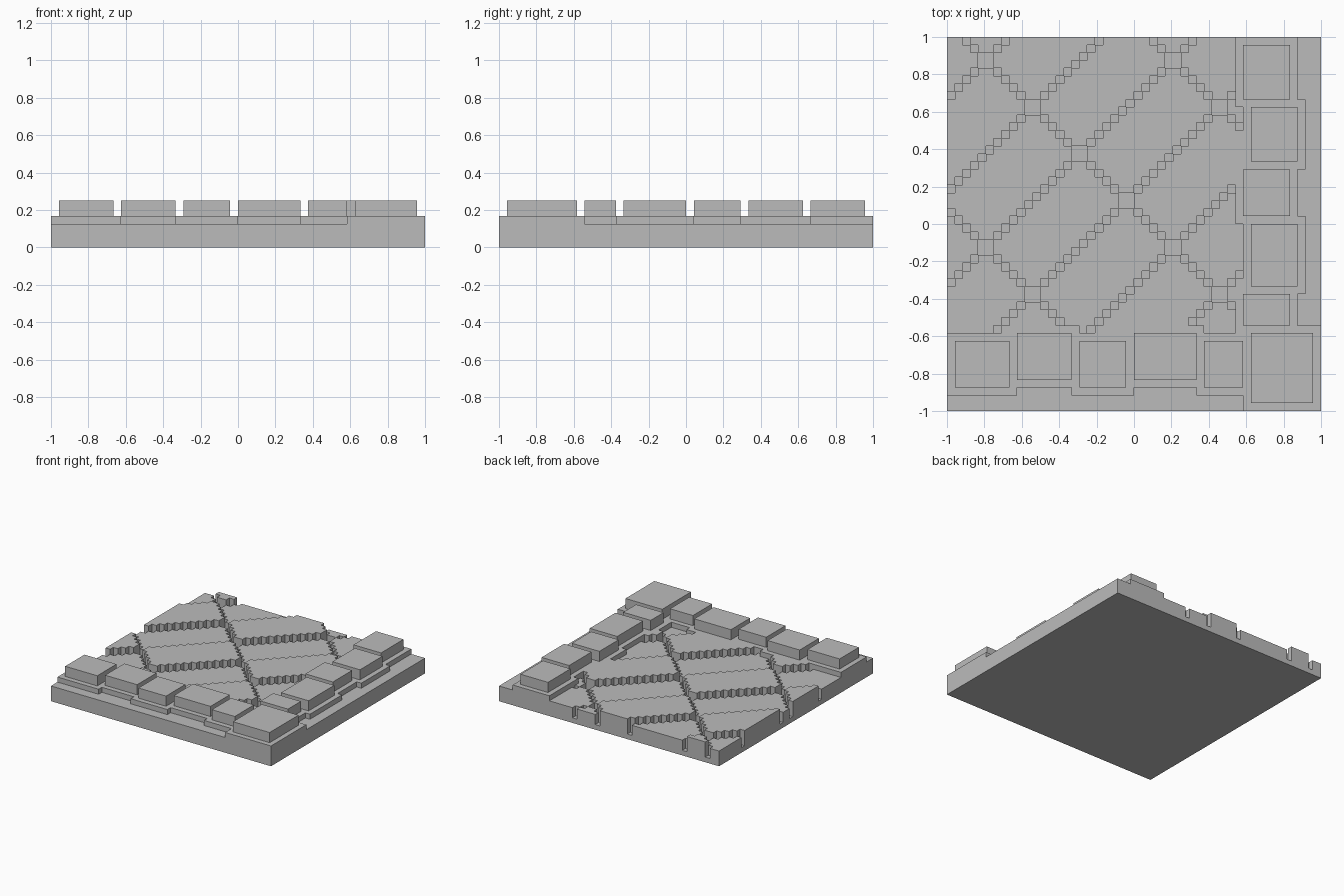
import bpy
import bmesh

cube = bpy.data.objects.get("Cube")
if cube:
    bpy.data.objects.remove(cube, do_unlink=True)

N = 48             # grid cells per side
C = 2 / N          # cell size

stone = bpy.data.materials.new("grey_stone")
stone.use_nodes = True
GREY = (0.5, 0.5, 0.5, 1)
stone.diffuse_color = GREY
stone.node_tree.nodes["Principled BSDF"].inputs["Base Color"].default_value = GREY

# Kerb stones as cell ranges: x0, x1, y0, y1
FRONT = [(1, 8, 3, 9), (9, 16, 4, 10), (17, 23, 3, 9), (24, 32, 4, 10), (33, 38, 3, 9)]
CORNER = [(39, 47, 1, 10)]
SIDE = [(38, 44, 11, 15), (39, 45, 16, 24), (38, 44, 25, 31), (39, 45, 32, 39), (38, 44, 40, 47)]
STONES = FRONT + CORNER + SIDE

LOW, HIGH, GROOVE, TOP = 3, 4, 1, 6


def finish(bm, name):
    bmesh.ops.remove_doubles(bm, verts=bm.verts, dist=1e-5)
    bmesh.ops.recalc_face_normals(bm, faces=bm.faces)
    mesh = bpy.data.meshes.new(name)
    bm.to_mesh(mesh)
    bm.free()
    mesh.materials.append(stone)
    obj = bpy.data.objects.new(name, mesh)
    bpy.context.collection.objects.link(obj)


def quad(bm, points):
    bm.faces.new([bm.verts.new((x * C - 1, y * C - 1, z * C)) for x, y, z in points])


def in_mortar(i, j):
    return any(a - 1 <= i <= b and c - 1 <= j <= d for a, b, c, d in STONES)


def height(i, j):
    """Height in cells of the paved ground at one cell."""
    if not (0 <= i < N and 0 <= j < N):
        return 0
    if in_mortar(i, j):
        return HIGH
    # Ledge outside the kerb
    if j < 6 or i > 41:
        return LOW
    # Diagonal joints between slabs
    along, across = j - i - 4, i + j - 25
    if along % 12 == 0 or across % 24 == 0:
        return GROOVE
    # Slabs alternate between two levels
    row, column = along // 12, across // 24
    if column >= 2:
        return LOW
    return HIGH if (row + column) % 2 == 0 else LOW


# Paved ground: tops and stepped walls
ground = bmesh.new()
for i in range(N):
    for j in range(N):
        h = height(i, j)
        quad(ground, [(i, j, h), (i + 1, j, h), (i + 1, j + 1, h), (i, j + 1, h)])
        quad(ground, [(i, j, 0), (i, j + 1, 0), (i + 1, j + 1, 0), (i + 1, j, 0)])
        sides = [((i, j), (i + 1, j), (0, -1)), ((i + 1, j), (i + 1, j + 1), (1, 0)),
                 ((i + 1, j + 1), (i, j + 1), (0, 1)), ((i, j + 1), (i, j), (-1, 0))]
        for p, q, (dx, dy) in sides:
            # One face per level keeps the walls welded
            for z in range(height(i + dx, j + dy), h):
                quad(ground, [(*p, z), (*q, z), (*q, z + 1), (*p, z + 1)])
finish(ground, "paved_ground")


# Raised kerb stones
def kerb(name, stones):
    for n, (a, b, c, d) in enumerate(stones):
        bm = bmesh.new()
        bmesh.ops.create_cube(bm, size=1)
        for v in bm.verts:
            v.co = ((a if v.co.x < 0 else b) * C - 1,
                    (c if v.co.y < 0 else d) * C - 1,
                    (HIGH if v.co.z < 0 else TOP) * C)
        finish(bm, f"{name}_{n + 1}")


kerb("front_kerb_stone", FRONT)
kerb("corner_kerb_stone", CORNER)
kerb("side_kerb_stone", SIDE)
